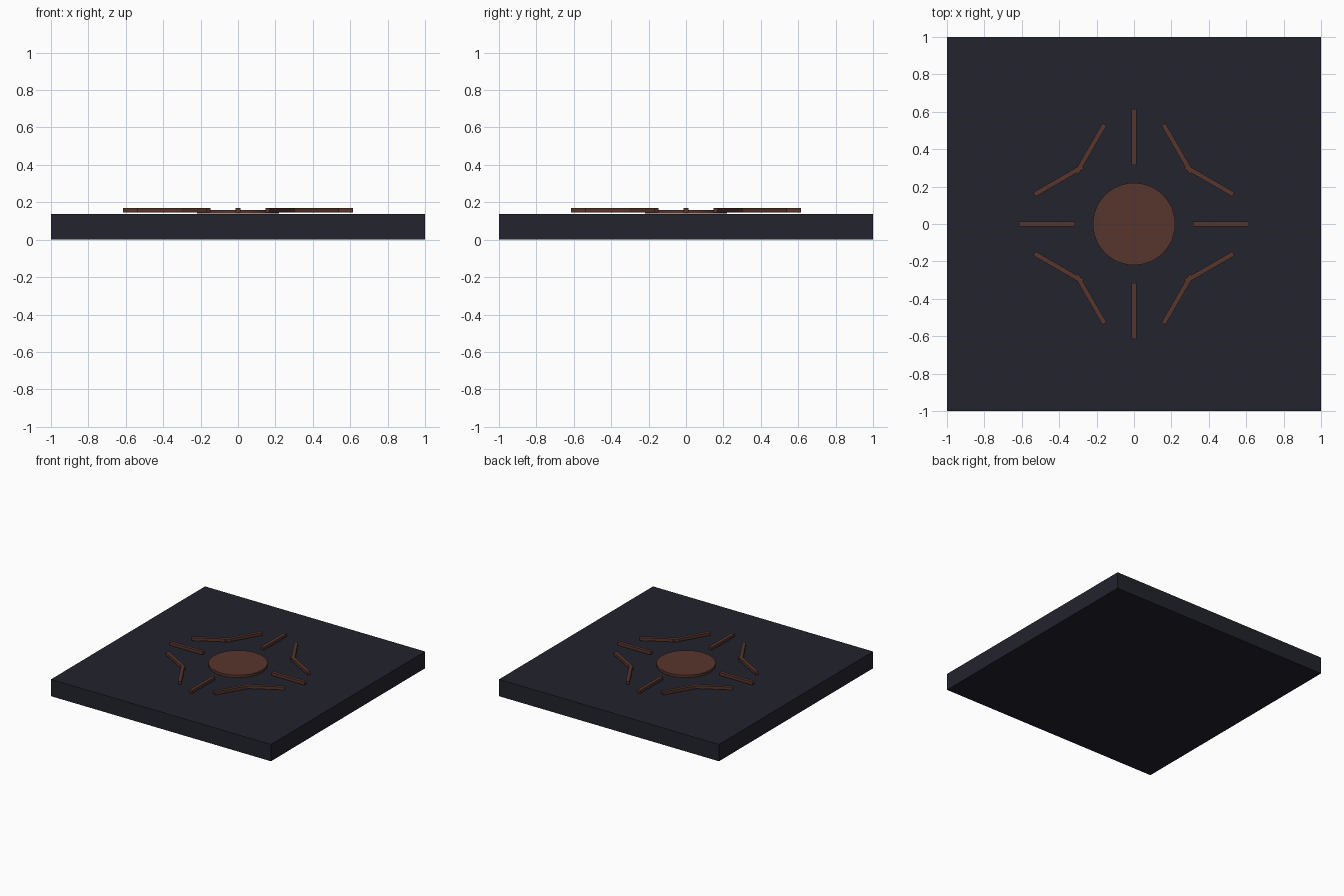
import bpy, math

if "Cube" in bpy.data.objects:
    bpy.data.objects.remove(bpy.data.objects["Cube"])

def material(name, rgb):
    m = bpy.data.materials.new(name)
    m.diffuse_color = (*rgb, 1)
    m.use_nodes = True
    m.node_tree.nodes["Principled BSDF"].inputs["Base Color"].default_value = m.diffuse_color
    return m

slate = material("dark slate", (0.016, 0.017, 0.026))
copper = material("dull copper", (0.095, 0.036, 0.026))

def box(name, size, loc, mat, turn=0):
    bpy.ops.mesh.primitive_cube_add(size=1, location=loc, rotation=(0, 0, turn))
    ob = bpy.context.object
    ob.name = name
    ob.scale = size
    bpy.ops.object.transform_apply(location=False, rotation=False, scale=True)
    ob.data.materials.append(mat)
    return ob

# square base slab
SLAB = 0.138
box("base_slab", (2, 2, SLAB), (0, 0, SLAB / 2), slate)

# raised central disc
bpy.ops.mesh.primitive_cylinder_add(vertices=48, radius=0.22, depth=0.02,
                                    location=(0, 0, 0.15))
disc = bpy.context.object
disc.name = "centre_disc"
disc.data.materials.append(copper)
bpy.ops.object.shade_smooth_by_angle(angle=math.radians(30))

# twelve bars round the disc, each turned opposite to its place on the circle
for i in range(12):
    a = math.radians(30 * i)
    box(f"ray_bar_{i + 1}", (0.3, 0.026, 0.024),
        (0.465 * math.cos(a), 0.465 * math.sin(a), 0.157), copper, -a)
